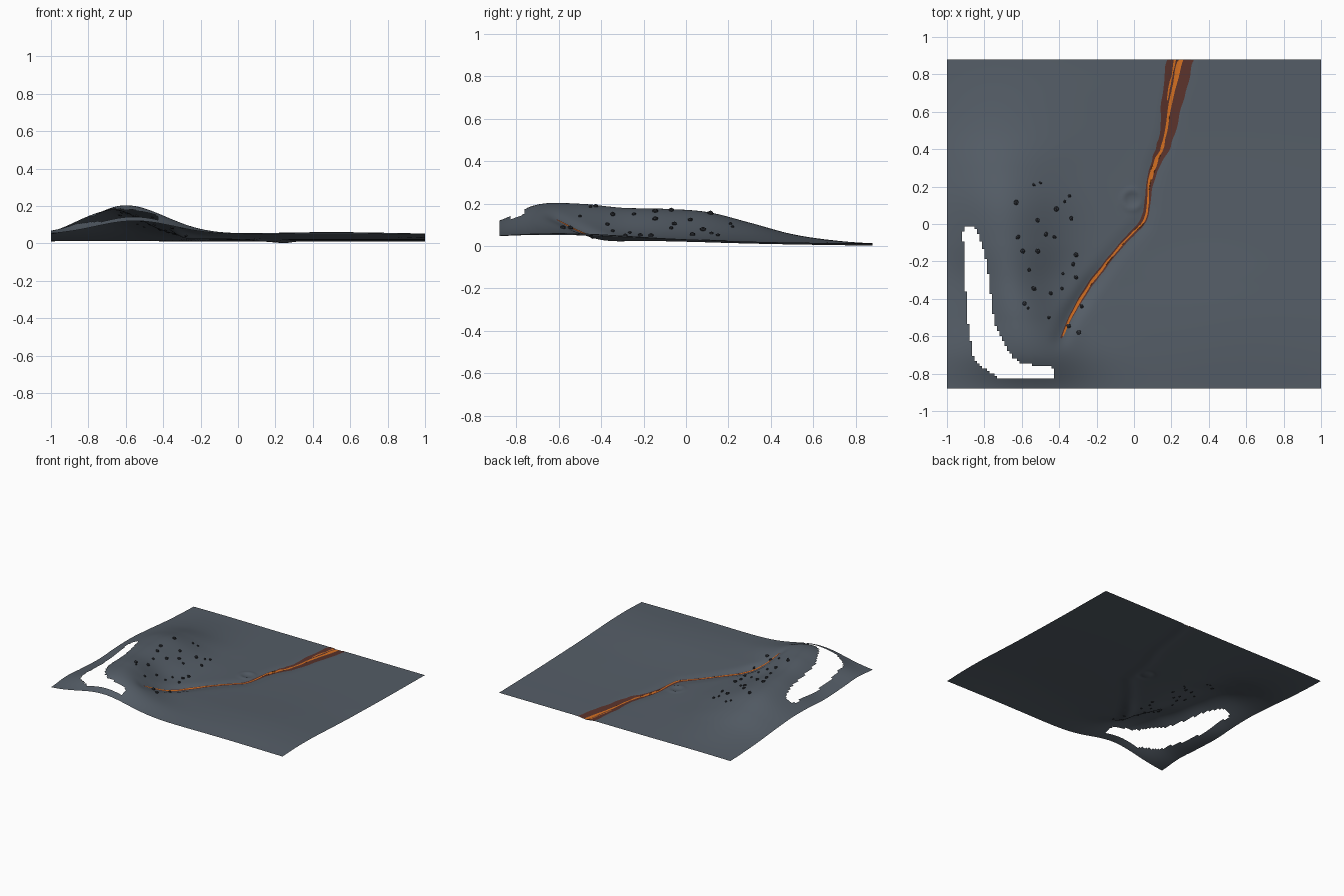
import bpy, bmesh, math, random
from mathutils import Vector, Matrix, noise

random.seed(4)
if "Cube" in bpy.data.objects:
    bpy.data.objects.remove(bpy.data.objects["Cube"])

HALF_X, HALF_Y = 1.0, 0.88


def material(name, rgb):
    m = bpy.data.materials.new(name)
    m.use_nodes = True
    m.diffuse_color = (*rgb, 1)
    bsdf = next(n for n in m.node_tree.nodes if n.type == 'BSDF_PRINCIPLED')
    bsdf.inputs["Base Color"].default_value = (*rgb, 1)
    return m


ASH = material("ash grey", (.09, .11, .135))
SCORCHED = material("scorched brown", (.1, .032, .024))
LAVA = material("lava orange", (.66, .16, .015))
ROCK = material("dark rock", (.03, .034, .042))


def spline(points, t):
    """Smooth value through evenly spaced tuples, t from 0 to len - 1."""
    last = len(points) - 1
    t = max(0, min(last, t))
    i = min(int(t), last - 1)
    f = t - i
    a, b, c, d = (points[max(0, min(last, i + k))] for k in (-1, 0, 1, 2))
    return [q + f / 2 * (r - p + f * (2 * p - 5 * q + 4 * r - s + f * (3 * (q - r) + s - p)))
            for p, q, r, s in zip(a, b, c, d)]


def capsule_gap(x, y, points):
    """Signed distance to a chain of (x, y, radius) discs."""
    best = 9
    for (ax, ay, ar), (bx, by, br) in zip(points, points[1:]):
        dx, dy = bx - ax, by - ay
        f = max(0, min(1, ((x - ax) * dx + (y - ay) * dy) / (dx * dx + dy * dy)))
        best = min(best, math.hypot(x - ax - f * dx, y - ay - f * dy) - ar - f * (br - ar))
    return best


# Ridge cross-sections from front to back: crest x, rise, width, ground level
RIDGE = [(-.55, .07, .3, .045), (-.58, .145, .29, .05), (-.62, .152, .23, .047),
         (-.66, .142, .21, .038), (-.68, .145, .25, .03), (-.69, .135, .27, .025),
         (-.7, .09, .28, .02), (-.7, .04, .3, .016), (-.7, .013, .3, .013), (-.7, .002, .3, .01)]

# Scorched channel: x, y, half width
CHANNEL = [(-.39, -.61, .004), (-.33, -.48, .01), (-.24, -.33, .015), (-.17, -.24, .014),
           (-.1, -.15, .013), (0, -.04, .015), (.045, .01, .017), (.07, .09, .016),
           (.083, .2, .018), (.108, .3, .025), (.15, .4, .035), (.178, .5, .04),
           (.21, .7, .058), (.25, .89, .07)]
# Lava running along it, and a thin side strand
STREAM = [(-.38, -.6, .003), (-.33, -.48, .005), (-.24, -.33, .007), (-.17, -.24, .006),
          (-.1, -.15, .005), (0, -.04, .005), (.05, .01, .006), (.073, .09, .005),
          (.08, .2, .006), (.105, .3, .013), (.147, .4, .008), (.17, .5, .006),
          (.205, .7, .008), (.25, .89, .015)]
STRAND = [(.178, .66, .002), (.19, .74, .004), (.205, .8, .003), (.22, .89, .006)]

# Gap left in the sheet: x, y, radius
GAP = [(-.875, -.05, .04), (-.85, -.2, .06), (-.83, -.4, .067), (-.815, -.55, .07),
       (-.775, -.68, .09), (-.7, -.76, .07), (-.6, -.79, .04), (-.46, -.795, .037)]

TRACK = [(x, y, 0) for x, y, w in CHANNEL]


def bell(d, width):
    return math.exp(-(d / width) ** 2)


def height(x, y):
    crest, rise, width, ground = spline(RIDGE, (y + .9) / .2)
    z = ground + rise * bell(x - crest, width)
    z += .012 * bell(math.hypot(x - .5, y + .45), .45)
    # channel bed, deepest under the ridge
    z -= (.009 + .014 * bell(y + .4, .16)) * bell(capsule_gap(x, y, TRACK), .045)
    # small crater with a raised rim
    r = math.hypot(x + .01, y - .13)
    z += .005 * bell(r - .05, .014) - .006 * bell(r, .035)
    return max(0, z)


def finish(name, bm, mat, smooth=True):
    mesh = bpy.data.meshes.new(name)
    bm.to_mesh(mesh)
    bm.free()
    mesh.materials.append(mat)
    obj = bpy.data.objects.new(name, mesh)
    bpy.context.collection.objects.link(obj)
    for p in mesh.polygons:
        p.use_smooth = smooth
    return obj


# Terrain sheet with the gap removed
bm = bmesh.new()
bmesh.ops.create_grid(bm, x_segments=150, y_segments=132, size=1)
for v in bm.verts:
    v.co.y *= HALF_Y
    v.co.z = height(v.co.x, v.co.y)
holes = [f for f in bm.faces
         if capsule_gap(*f.calc_center_median().xy, GAP) < 0]
bmesh.ops.delete(bm, geom=holes, context='FACES')
finish("terrain", bm, ASH)


def ribbon(name, path, lift, mat, wobble):
    """Strip draped over the terrain, with uneven banks."""
    bm = bmesh.new()
    steps, across = 10 * (len(path) - 1), 8
    rows = []
    for i in range(steps + 1):
        t = i / 10
        x, y, w = spline(path, t)
        ahead, behind = spline(path, t + .1), spline(path, t - .1)
        side = Vector((ahead[1] - behind[1], behind[0] - ahead[0])).normalized()
        row = []
        for k in range(across + 1):
            u = 2 * k / across - 1
            grow = 1 + wobble * noise.noise((t * 2, u * 3, lift * 99))
            px, py = x + side.x * u * w * grow, y + side.y * u * w * grow
            py = min(py, HALF_Y)
            row.append(bm.verts.new((px, py, height(px, py) + lift)))
        rows.append(row)
    for a, b in zip(rows, rows[1:]):
        for k in range(across):
            bm.faces.new((a[k], a[k + 1], b[k + 1], b[k]))
    finish(name, bm, mat)


ribbon("scorched_channel", CHANNEL, .003, SCORCHED, .25)
ribbon("lava_stream", STREAM, .0055, LAVA, .7)
ribbon("lava_strand", STRAND, .0055, LAVA, .7)

# Loose rocks on the inner slope
ROCKS = [(-.535, .21), (-.5, .22), (-.63, .115), (-.345, .15), (-.37, .12), (-.415, .08),
         (-.335, .03), (-.515, .02), (-.62, -.07), (-.47, -.055), (-.425, -.07), (-.595, -.145),
         (-.515, -.145), (-.31, -.165), (-.325, -.215), (-.56, -.245), (-.38, -.265),
         (-.31, -.285), (-.535, -.345), (-.385, -.345), (-.445, -.37), (-.585, -.425),
         (-.565, -.45), (-.28, -.44), (-.455, -.5), (-.35, -.545), (-.295, -.58)]
bm = bmesh.new()
for x, y in ROCKS:
    size = random.uniform(.009, .016)
    shape = Matrix.Diagonal((1, random.uniform(.7, 1), .75, 1))
    place = Matrix.Translation((x, y, height(x, y) + size * .3))
    turn = Matrix.Rotation(random.uniform(0, math.tau), 4, 'Z')
    bmesh.ops.create_icosphere(bm, subdivisions=1, radius=size, matrix=place @ turn @ shape)
finish("rocks", bm, ROCK, smooth=False)
